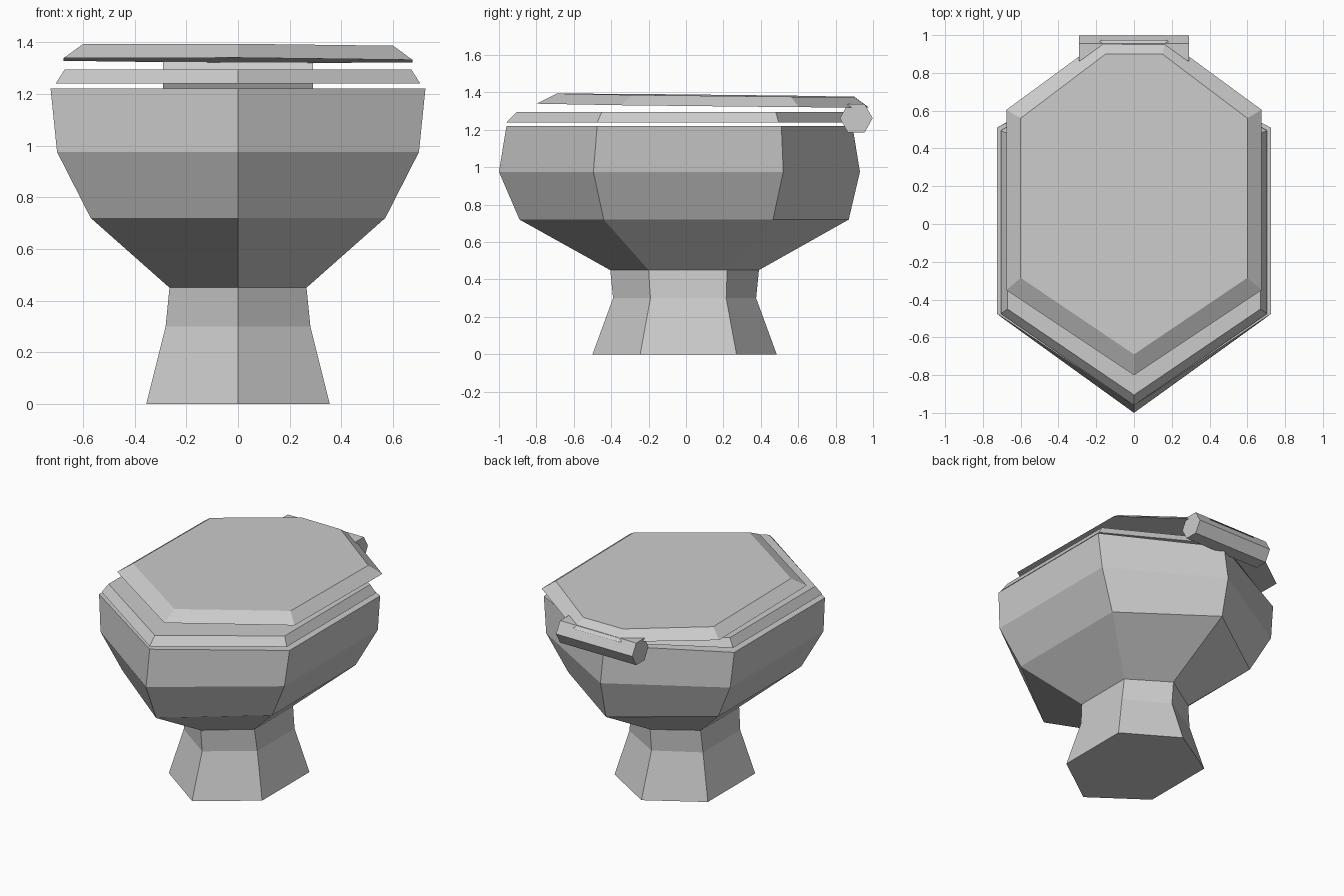
import bpy, bmesh

if "Cube" in bpy.data.objects:
    bpy.data.objects.remove(bpy.data.objects["Cube"])


def hexagon(z, x, front, side_f, side_b, back):
    """Six-sided plan section with points at the front and back."""
    return [(0, front, z), (x, side_f, z), (x, side_b, z),
            (0, back, z), (-x, side_b, z), (-x, side_f, z)]


def loft(name, rings, cap=True, closed=False):
    """Join equal-count rings with flat quads; cap the ends or close the loop."""
    bm = bmesh.new()
    loops = [[bm.verts.new(p) for p in r] for r in rings]
    n = len(rings[0])
    pairs = list(zip(loops, loops[1:]))
    if closed:
        pairs.append((loops[-1], loops[0]))
    for a, b in pairs:
        for i in range(n):
            j = (i + 1) % n
            bm.faces.new((a[i], a[j], b[j], b[i]))
    if cap and not closed:
        bm.faces.new(loops[0])
        bm.faces.new(loops[-1])
    bmesh.ops.recalc_face_normals(bm, faces=bm.faces)
    mesh = bpy.data.meshes.new(name)
    bm.to_mesh(mesh)
    bm.free()
    ob = bpy.data.objects.new(name, mesh)
    bpy.context.collection.objects.link(ob)
    return ob


# pedestal and bowl, with the hollow inside
loft("pedestal_bowl", [
    hexagon(0.00, 0.355, -0.50, -0.245, 0.27, 0.485),
    hexagon(0.30, 0.28, -0.39, -0.19, 0.215, 0.375),
    hexagon(0.45, 0.265, -0.405, -0.20, 0.22, 0.39),
    hexagon(0.72, 0.57, -0.89, -0.44, 0.465, 0.87),
    hexagon(0.975, 0.70, -1.00, -0.495, 0.52, 0.93),
    hexagon(1.22, 0.725, -0.96, -0.475, 0.51, 0.89),
    hexagon(1.22, 0.55, -0.74, -0.37, 0.37, 0.62),
    hexagon(0.95, 0.50, -0.68, -0.34, 0.34, 0.57),
    hexagon(0.65, 0.22, -0.32, -0.16, 0.16, 0.28),
])

# seat ring
loft("seat", [
    hexagon(1.24, 0.705, -0.96, -0.475, 0.495, 0.89),
    hexagon(1.295, 0.67, -0.905, -0.45, 0.48, 0.85),
    hexagon(1.295, 0.48, -0.66, -0.33, 0.34, 0.57),
    hexagon(1.24, 0.45, -0.61, -0.31, 0.31, 0.53),
], closed=True)


# lid: blunt at the back, very slightly tilted
def lid_ring(z, x, front, side_f, side_b, back_x, back):
    plan = [(0, front), (x, side_f), (x, side_b), (back_x, back),
            (-back_x, back), (-x, side_b), (-x, side_f)]
    return [(px, py, z - 0.011 * py - 0.005 * px) for px, py in plan]


loft("lid", [
    lid_ring(1.331, 0.675, -0.80, -0.35, 0.605, 0.17, 0.975),
    lid_ring(1.386, 0.60, -0.69, -0.285, 0.56, 0.15, 0.90),
])

# six-sided hinge bar
profile = [(0.998, 1.262), (0.955, 1.338), (0.865, 1.338),
           (0.823, 1.262), (0.865, 1.186), (0.955, 1.186)]
loft("hinge_bar", [[(x, y, z) for y, z in profile] for x in (-0.29, 0.29)])
